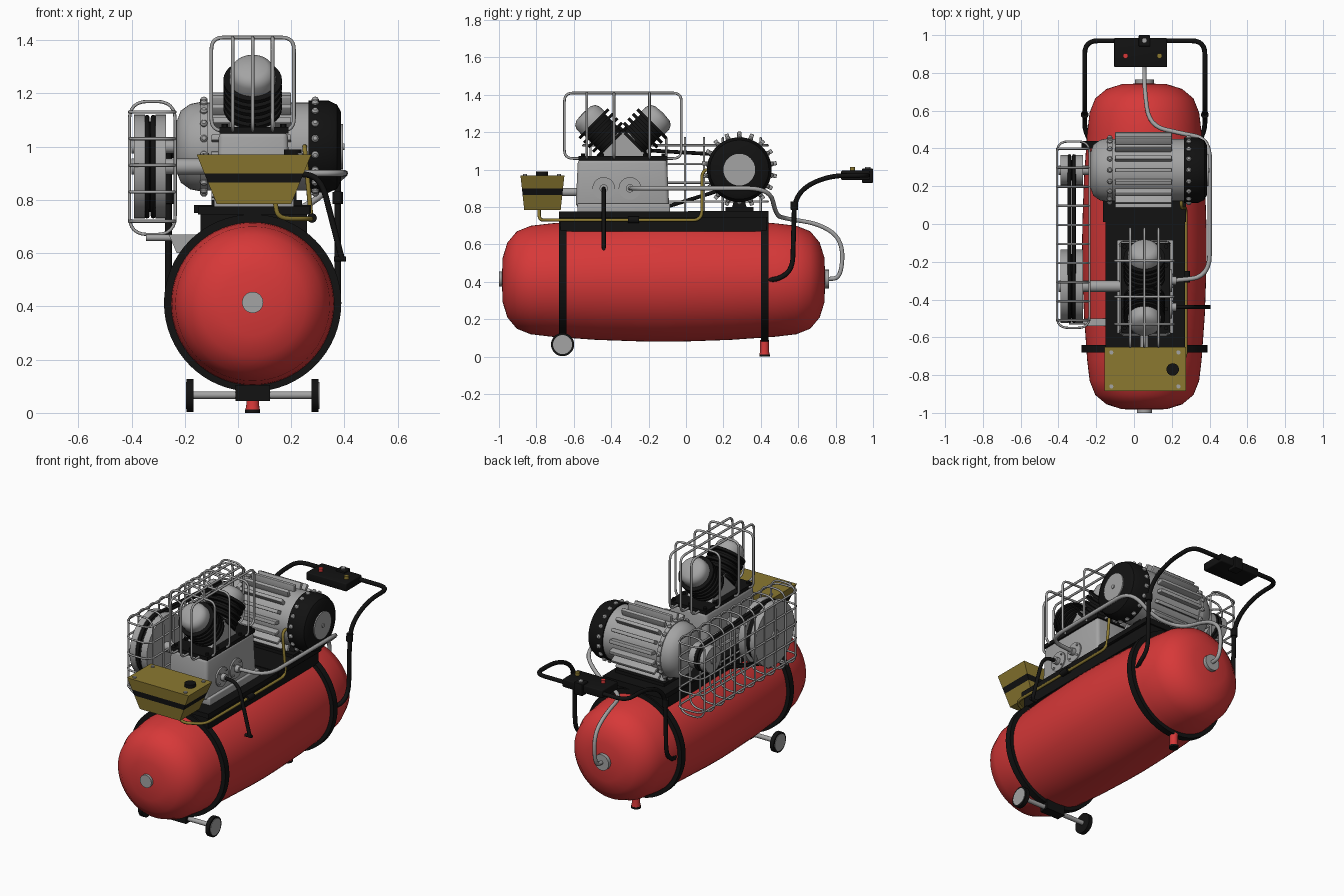
import bpy, bmesh, math
from mathutils import Vector, Matrix

if "Cube" in bpy.data.objects:
    bpy.data.objects.remove(bpy.data.objects["Cube"])

def material(name, rgb):
    m = bpy.data.materials.new(name)
    m.diffuse_color = (*rgb, 1)
    m.use_nodes = True
    m.node_tree.nodes["Principled BSDF"].inputs["Base Color"].default_value = m.diffuse_color
    return m

RED = material("red paint", (0.68, 0.04, 0.04))
GREY = material("grey metal", (0.37, 0.37, 0.37))
BLACK = material("black", (0.006, 0.006, 0.006))
YELLOW = material("olive yellow", (0.26, 0.19, 0.03))
CX = 0.055          # centre line of tank and pump

def finish(bm, name, mats, rule=None):
    bmesh.ops.remove_doubles(bm, verts=bm.verts, dist=1e-5)
    bmesh.ops.recalc_face_normals(bm, faces=bm.faces)
    me = bpy.data.meshes.new(name)
    if rule:
        for f in bm.faces:
            f.material_index = rule(f.calc_center_median())
    bm.to_mesh(me)
    bm.free()
    for m in mats:
        me.materials.append(m)
    me.shade_smooth()
    me.set_sharp_from_angle(angle=math.radians(35))
    ob = bpy.data.objects.new(name, me)
    bpy.context.collection.objects.link(ob)
    return ob

def lathe(name, origin, axis, profile, mats, n=32, rule=None):
    """Spin (distance along axis, radius) pairs around an axis."""
    rot = Vector((0, 0, 1)).rotation_difference(Vector(axis)).to_matrix()
    bm = bmesh.new()
    rings = []
    for t, r in profile:
        rings.append([bm.verts.new(Vector(origin) + rot @ Vector(
            (max(r, 1e-7) * math.cos(2 * math.pi * i / n), max(r, 1e-7) * math.sin(2 * math.pi * i / n), t)))
            for i in range(n)])
    for a, b in zip(rings, rings[1:]):
        for i in range(n):
            bm.faces.new((a[i], a[(i + 1) % n], b[(i + 1) % n], b[i]))
    return finish(bm, name, mats, rule)

def rod(name, p0, p1, r, mat, n=24):
    d = Vector(p1) - Vector(p0)
    return lathe(name, p0, d.normalized(), [(0, 0), (0, r), (d.length, r), (d.length, 0)], [mat], n)

def box_bm(x, y, z, shrink_bottom=(0, 0), shrink_top=(0, 0), bevel=0):
    bm = bmesh.new()
    bmesh.ops.create_cube(bm, size=1)
    for v in bm.verts:
        sx, sy = shrink_bottom if v.co.z < 0 else shrink_top
        c = v.co.copy()
        v.co = ((x[0] + x[1]) / 2 + c.x * (x[1] - x[0] - 2 * sx),
                (y[0] + y[1]) / 2 + c.y * (y[1] - y[0] - 2 * sy),
                (z[0] + z[1]) / 2 + c.z * (z[1] - z[0]))
    if bevel:
        bmesh.ops.bevel(bm, geom=bm.edges[:], offset=bevel, segments=3, profile=0.5, affect='EDGES')
    return bm

def box(name, x, y, z, mat, **kw):
    return finish(box_bm(x, y, z, **kw), name, [mat])

def rounded(pts, rad, cyclic):
    """Replace corners of a path by small arcs."""
    pts = [Vector(p) for p in pts]
    out = []
    for i, p in enumerate(pts):
        if not cyclic and i in (0, len(pts) - 1):
            out.append(p)
            continue
        a, b = pts[i - 1] - p, pts[(i + 1) % len(pts)] - p
        s = p + a.normalized() * min(rad, a.length * 0.49)
        e = p + b.normalized() * min(rad, b.length * 0.49)
        for k in range(7):
            t = k / 6
            out.append(s * (1 - t) ** 2 + p * 2 * t * (1 - t) + e * t * t)
    return out

def tubes(name, paths, r, mat, rad=0.05, cyclic=False):
    cu = bpy.data.curves.new(name, 'CURVE')
    cu.dimensions = '3D'
    cu.bevel_depth, cu.bevel_resolution, cu.use_fill_caps = r, 2, True
    for path in paths:
        pts = rounded(path, rad, cyclic) if rad else path
        sp = cu.splines.new('POLY')
        sp.points.add(len(pts) - 1)
        for q, p in zip(sp.points, pts):
            q.co = (*p, 1)
        sp.use_cyclic_u = cyclic
    cu.materials.append(mat)
    ob = bpy.data.objects.new(name, cu)
    bpy.context.collection.objects.link(ob)
    return ob

# Tank with end bosses and straps
half = [(0.12, -0.98), (0.20, -0.955), (0.26, -0.905), (0.29, -0.83), (0.303, -0.72), (0.32, -0.48), (0.328, -0.25)]
prof = [(-0.985, 0)] + [(y, r) for r, y in half] + [(-0.12, 0.33)] + [(-0.24 - y, r) for r, y in reversed(half)] + [(0.745, 0)]
lathe("air_tank", (CX, 0, 0.41), (0, 1, 0), prof, [RED], 64)
rod("front_boss", (CX, -1.0, 0.415), (CX, -0.97, 0.415), 0.04, GREY)
rod("rear_flange", (CX, 0.73, 0.415), (CX, 0.765, 0.415), 0.05, GREY)
for nm, y in (("front_strap", -0.66), ("rear_strap", 0.42)):
    lathe(nm, (CX, y, 0.413), (0, 1, 0), [(-0.02, 0.29), (-0.02, 0.333), (0.02, 0.333), (0.02, 0.29)], [BLACK], 64)

# Wheels, axle and rear foot
rod("axle", (-0.18, -0.66, 0.067), (0.29, -0.66, 0.067), 0.014, GREY)
box("axle_block", (-0.01, 0.12), (-0.69, -0.63), (0.045, 0.105), BLACK)
for x, s in ((-0.18, -1), (0.29, 1)):
    rod("wheel", (x - 0.013, -0.66, 0.065), (x + 0.013, -0.66, 0.065), 0.062, BLACK, 32)
    rod("wheel_hub", (x, -0.66, 0.065), (x + s * 0.016, -0.66, 0.065), 0.051, GREY, 32)
lathe("rear_foot", (CX, 0.42, 0), (0, 0, 1), [(0.012, 0), (0.012, 0.027), (0.03, 0.024), (0.09, 0.024), (0.09, 0)], [RED])
rod("foot_pad", (CX, 0.42, 0), (CX, 0.42, 0.013), 0.028, BLACK)

# Base plate
box("base_plate", (-0.15, 0.27), (-0.68, 0.44), (0.745, 0.775), BLACK)
box("base_saddle", (-0.14, 0.26), (-0.67, 0.43), (0.67, 0.75), BLACK)
box("motor_plate", (-0.165, 0.275), (0.01, 0.44), (0.75, 0.78), BLACK)

# Pump crankcase
box("crankcase", (-0.08, 0.195), (-0.59, -0.09), (0.80, 1.055), GREY, shrink_top=(0.008, 0.012), bevel=0.02)
box("crankcase_foot", (-0.09, 0.21), (-0.58, -0.085), (0.77, 0.82), GREY, bevel=0.006)
box("deck_plate", (-0.07, 0.19), (-0.575, -0.10), (1.05, 1.073), BLACK)
for x in (-0.05, 0.055, 0.17):
    for y in (-0.55, -0.45, -0.22, -0.12):
        rod("deck_bolt", (x, y, 1.07), (x, y, 1.086), 0.012, BLACK, 6)
box("cylinder_saddle", (-0.03, 0.14), (-0.46, -0.21), (1.07, 1.2), GREY, shrink_top=(0, 0.095))
for y in (-0.44, -0.30):
    rod("side_flange", (0.18, y, 0.9), (0.2, y, 0.9), 0.06, GREY, 32)
    rod("side_fitting", (0.19, y, 0.9), (0.225, y, 0.9), 0.022, GREY)
    for i in range(4):
        a = math.pi / 4 + i * math.pi / 2
        p = (y + 0.046 * math.cos(a), 0.9 + 0.046 * math.sin(a))
        rod("flange_bolt", (0.195, *p), (0.206, *p), 0.007, GREY, 6)

# Two finned cylinders in a V
for s in (-1, 1):
    org, ax = (CX, -0.337, 1.09), Vector((0, s, 1)).normalized()
    fins = [(0.04, 0.08)]
    for i in range(5):
        t = 0.075 + i * 0.034
        fins += [(t, 0.08), (t, 0.11), (t + 0.016, 0.11), (t + 0.016, 0.08)]
    lathe("cylinder_fins", org, ax, fins + [(0.24, 0.08)], [BLACK], 32)
    lathe("cylinder_base", org, ax, [(-0.04, 0), (-0.04, 0.085), (0.07, 0.085), (0.07, 0)], [GREY], 32)
    lathe("cylinder_head", org, ax, [(0.225, 0), (0.225, 0.088), (0.265, 0.086), (0.285, 0.076), (0.298, 0.055), (0.303, 0)], [GREY], 32)

# Wire guard over the cylinders
loops = [[(x, -0.65, 1.06), (x, -0.65, 1.41), (x, -0.025, 1.41), (x, -0.025, 1.06)] for x in (-0.02, CX, 0.13)]
tubes("cylinder_guard_long", loops, 0.007, GREY, 0.045, True)
tubes("cylinder_guard_cross", [[(0, y, 1.06), (-0.1, y, 1.06), (-0.1, y, 1.41), (0.21, y, 1.41), (0.21, y, 1.06), (0.11, y, 1.06)]
      for y in (-0.53, -0.385, -0.195)], 0.007, GREY, 0.045)

# Electric motor
MY, MZ = 0.285, 1.0
lathe("motor_body", (0, MY, MZ), (1, 0, 0), [(-0.235, 0), (-0.232, 0.09), (-0.215, 0.135), (-0.18, 0.16), (-0.14, 0.168), (-0.14, 0.173),
      (-0.115, 0.173), (-0.115, 0.165), (0.27, 0.165)], [GREY], 48)
lathe("motor_end_cap", (0, MY, MZ), (1, 0, 0), [(0.265, 0), (0.265, 0.173), (0.34, 0.173), (0.372, 0.158), (0.387, 0.13), (0.387, 0)], [BLACK], 48)
rod("motor_end_disc", (0.38, MY, MZ), (0.394, MY, MZ), 0.085, GREY, 32)
rod("motor_end_nub", (0.38, MY, MZ), (0.4, MY, MZ), 0.012, GREY)
for i in range(18):
    M = Matrix.Translation((0, MY, MZ)) @ Matrix.Rotation(2 * math.pi * i / 18, 4, 'X')
    fin = box("motor_fin", (-0.1, 0.2), (-0.011, 0.011), (0.155, 0.203), GREY, bevel=0.004)
    fin.data.transform(M)
    for x in (-0.128, 0.29):
        b = lathe("motor_bolt", (x, 0, 0), (0, 0, 1), [(0.16, 0.014), (0.178, 0.014), (0.186, 0.008), (0.188, 0)], [GREY], 10)
        b.data.transform(M)
box("motor_foot", (-0.08, 0.22), (0.24, 0.33), (0.775, 0.85), BLACK, shrink_top=(0, 0.02))
box("motor_rail", (-0.1, 0.24), (0.21, 0.36), (0.775, 0.80), BLACK)

# Flywheel, motor pulley and drive belts
FY, FZ = -0.33, 0.925
def pulley(name, y, z, r):
    for a, b in ((-0.39, -0.35), (-0.31, -0.27)):
        rod(name, (a, y, z), (b, y, z), r, GREY, 48)
    rod(name + "_core", (-0.36, y, z), (-0.30, y, z), r - 0.025, BLACK, 32)
pulley("flywheel", FY, FZ, 0.195)
pulley("motor_pulley", MY, MZ, 0.08)
rod("crank_shaft", (-0.40, FY, FZ), (-0.06, FY, FZ), 0.03, GREY)
rod("motor_shaft", (-0.40, MY, MZ), (-0.2, MY, MZ), 0.025, GREY)
ang = math.atan2(MZ - FZ, MY - FY)
off = math.acos(0.11 / math.hypot(MZ - FZ, MY - FY))
belts = []
for x in (-0.342, -0.318):
    big = [ang + off + (2 * math.pi - 2 * off) * k / 24 for k in range(25)]
    small = [ang - off + 2 * off * k / 16 for k in range(17)]
    belts.append([(x, FY + 0.185 * math.cos(a), FZ + 0.185 * math.sin(a)) for a in big] +
                 [(x, MY + 0.075 * math.cos(a), MZ + 0.075 * math.sin(a)) for a in small])
tubes("drive_belts", belts, 0.01, BLACK, 0, True)

# Belt guard cage and its bracket
X0, X1 = -0.408, -0.236
tubes("belt_guard_rails", [[(X0, -0.55, z), (X1, -0.55, z), (X1, 0.437, z), (X0, 0.437, z)] for z in (0.72, 0.83, 0.93, 1.03, 1.13)],
      0.006, GREY, 0.06, True)
tubes("belt_guard_hoops", [[(X0, y, 0.67), (X1, y, 0.67), (X1, y, 1.17), (X0, y, 1.17)] for y in [-0.51 + 0.101 * i for i in range(10)]],
      0.006, GREY, 0.07, True)
box("guard_bracket", (-0.26, -0.14), (-0.54, -0.50), (0.60, 0.67), GREY, shrink_bottom=(0.03, 0))
rod("guard_bracket_pin", (-0.345, -0.52, 0.658), (-0.2, -0.52, 0.658), 0.012, GREY)

# Tapered reservoir with a painted black band
bm = box_bm((-0.155, 0.275), (-0.885, -0.65), (0.785, 0.97), shrink_bottom=(0.075, 0.02))
for z in (0.865, 0.9):
    bmesh.ops.bisect_plane(bm, geom=bm.verts[:] + bm.edges[:] + bm.faces[:], plane_co=(0, 0, z), plane_no=(0, 0, 1))
finish(bm, "reservoir", [YELLOW, BLACK], lambda c: int(0.866 < c.z < 0.899 and abs(c.z - 0.8825) < 0.01))
rod("reservoir_cap", (0.205, -0.77, 0.965), (0.205, -0.77, 0.99), 0.033, BLACK)
for x in (-0.12, 0.235):
    for y in (-0.86, -0.68):
        rod("lid_bolt", (x, y, 0.965), (x, y, 0.976), 0.011, GREY, 12)
rod("reservoir_mount", (CX, -0.67, 0.88), (CX, -0.58, 0.88), 0.022, GREY)

# Pipes and hoses
tubes("oil_pipe", [[(0.14, -0.785, 0.79), (0.15, -0.785, 0.73), (0.275, -0.72, 0.73), (0.275, 0.085, 0.73), (0.25, 0.085, 1.0), (0.25, 0.15, 1.0)]],
      0.009, YELLOW, 0.05)
rod("pipe_fitting", (0.278, -0.31, 0.732), (0.278, -0.25, 0.732), 0.018, BLACK)
tubes("discharge_pipe", [[(0.2, -0.3, 0.9), (0.4, -0.28, 0.9), (0.402, 0.45, 0.9), (0.25, 0.48, 0.76), (0.08, 0.52, 0.74), (0.055, 0.72, 0.71),
      (0.055, 0.84, 0.62), (0.055, 0.83, 0.42), (0.055, 0.75, 0.415)]], 0.012, GREY, 0.12)
tubes("breather_hose", [[(0.2, -0.44, 0.9), (0.31, -0.44, 0.89), (0.39, -0.44, 0.58)]], 0.011, BLACK, 0.08)
rod("hose_end", (0.36, -0.44, 0.578), (0.405, -0.44, 0.578), 0.01, BLACK)

# Push handle with control panel
side = [(0.28, 0.42, 0.41), (0.318, 0.5, 0.415), (0.318, 0.57, 0.47), (0.318, 0.58, 0.84), (0.318, 0.65, 0.92), (0.318, 0.78, 0.968), (0.318, 0.97, 0.97)]
HX = 0.057
tubes("handle", [[(HX - x, y, z) for x, y, z in side] + [(HX + x, y, z) for x, y, z in reversed(side)]], 0.013, BLACK, 0.07)
for s in (-1, 1):
    rod("handle_collar", (HX + s * 0.318, 0.578, 0.785), (HX + s * 0.318, 0.58, 0.83), 0.02, BLACK)
box("control_panel", (-0.105, 0.175), (0.83, 0.985), (0.945, 0.995), BLACK, bevel=0.006)
box("panel_clamp", (0.025, 0.085), (0.94, 1.0), (0.93, 1.005), BLACK, bevel=0.004)
for nm, x, y, m in (("stop_button", -0.045, 0.89, RED), ("start_button", 0.135, 0.89, YELLOW), ("panel_screw", 0.055, 0.972, GREY)):
    rod(nm, (x, y, 0.99), (x, y, 1.014), 0.014, m, 16)
